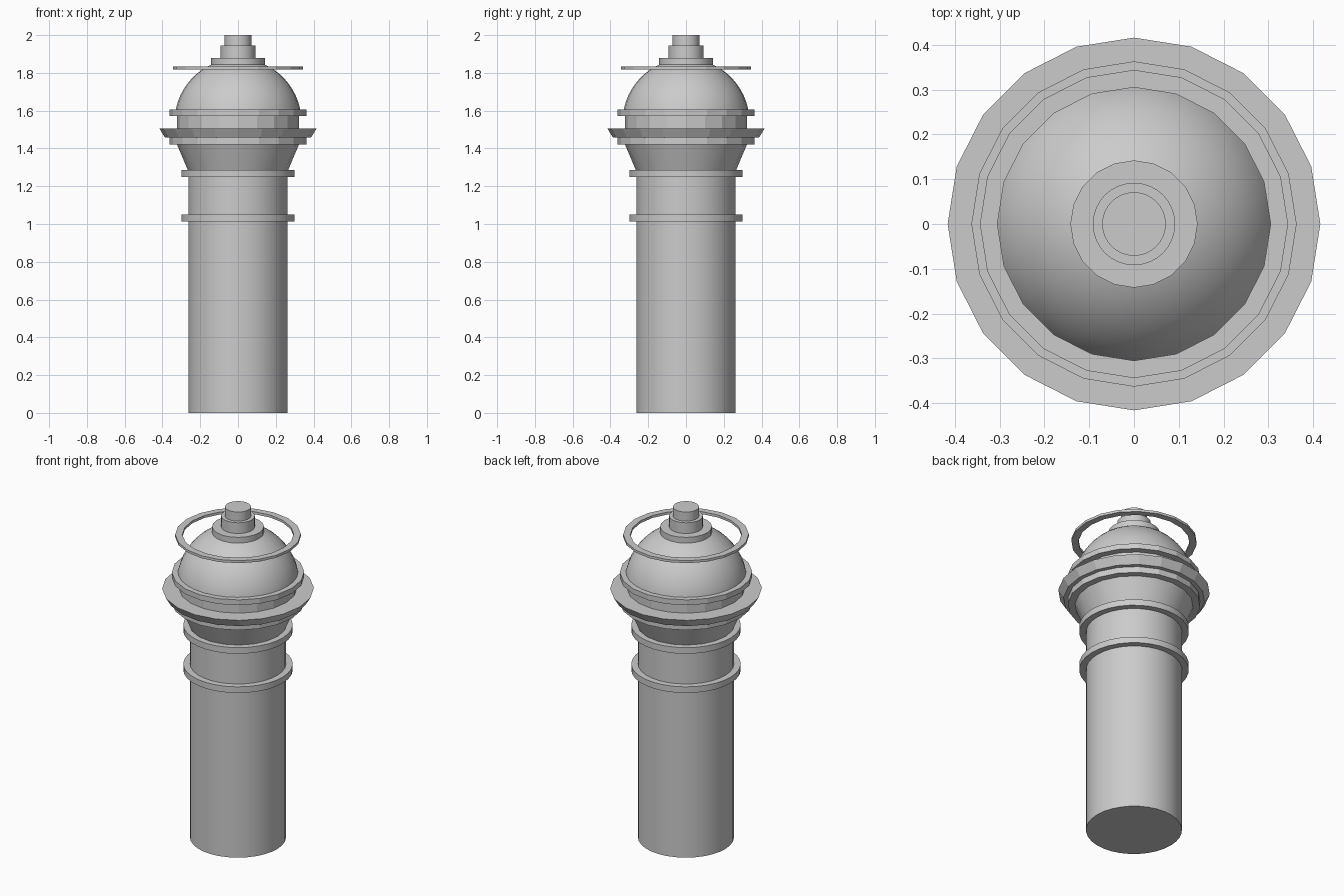
import bpy, bmesh, math

if "Cube" in bpy.data.objects:
    bpy.data.objects.remove(bpy.data.objects["Cube"])


def lathe(name, profile, sides=20, smooth=True, ring=False):
    """Revolve (radius, z) points listed bottom to top; ring closes the section, else caps the ends."""
    bm = bmesh.new()
    loops = []
    for r, z in profile:
        loops.append([bm.verts.new((r * math.cos(2 * math.pi * i / sides),
                                    r * math.sin(2 * math.pi * i / sides), z))
                      for i in range(sides)])
    pairs = list(zip(loops, loops[1:]))
    if ring:
        pairs.append((loops[-1], loops[0]))
    else:
        bm.faces.new(loops[0][::-1])
        bm.faces.new(loops[-1])
    for a, b in pairs:
        for i in range(sides):
            j = (i + 1) % sides
            bm.faces.new((a[i], a[j], b[j], b[i]))
    bmesh.ops.recalc_face_normals(bm, faces=bm.faces)
    mesh = bpy.data.meshes.new(name)
    bm.to_mesh(mesh)
    bm.free()
    obj = bpy.data.objects.new(name, mesh)
    bpy.context.collection.objects.link(obj)
    if smooth:
        bpy.ops.object.select_all(action='DESELECT')
        obj.select_set(True)
        bpy.context.view_layer.objects.active = obj
        bpy.ops.object.shade_smooth_by_angle(angle=math.radians(30))
    return obj


def disc(name, radius, z0, z1, sides=20, smooth=True):
    return lathe(name, [(radius, z0), (radius, z1)], sides, smooth)


# Shaft and its two bands
disc("shaft", 0.263, 0, 1.287, 32)
disc("lower_band", 0.30, 1.013, 1.05, 32)
disc("upper_band", 0.30, 1.25, 1.287, 32)

# Flared capital and gallery
lathe("flared_capital", [(0.263, 1.28), (0.325, 1.425)])
disc("gallery_base", 0.363, 1.422, 1.46, smooth=False)
lathe("gallery", [(0.387, 1.458), (0.416, 1.506)], smooth=False)

# Drum and dome
disc("drum", 0.323, 1.504, 1.575, smooth=False)
disc("dome_collar", 0.363, 1.573, 1.605, smooth=False)
R, CZ = 0.336, 1.54
angles = [math.radians(7 + (78 - 7) * i / 12) for i in range(13)]
lathe("dome", [(R * math.cos(a), CZ + R * math.sin(a)) for a in angles], 32)

# Floating hoop around the dome top
lathe("hoop", [(0.305, 1.818), (0.344, 1.818), (0.344, 1.833), (0.305, 1.833)],
      smooth=False, ring=True)

# Stepped finial
disc("finial_base", 0.142, 1.845, 1.88)
disc("finial_middle", 0.092, 1.875, 1.945, 32)
disc("finial_tip", 0.071, 1.94, 2.0, 32)
